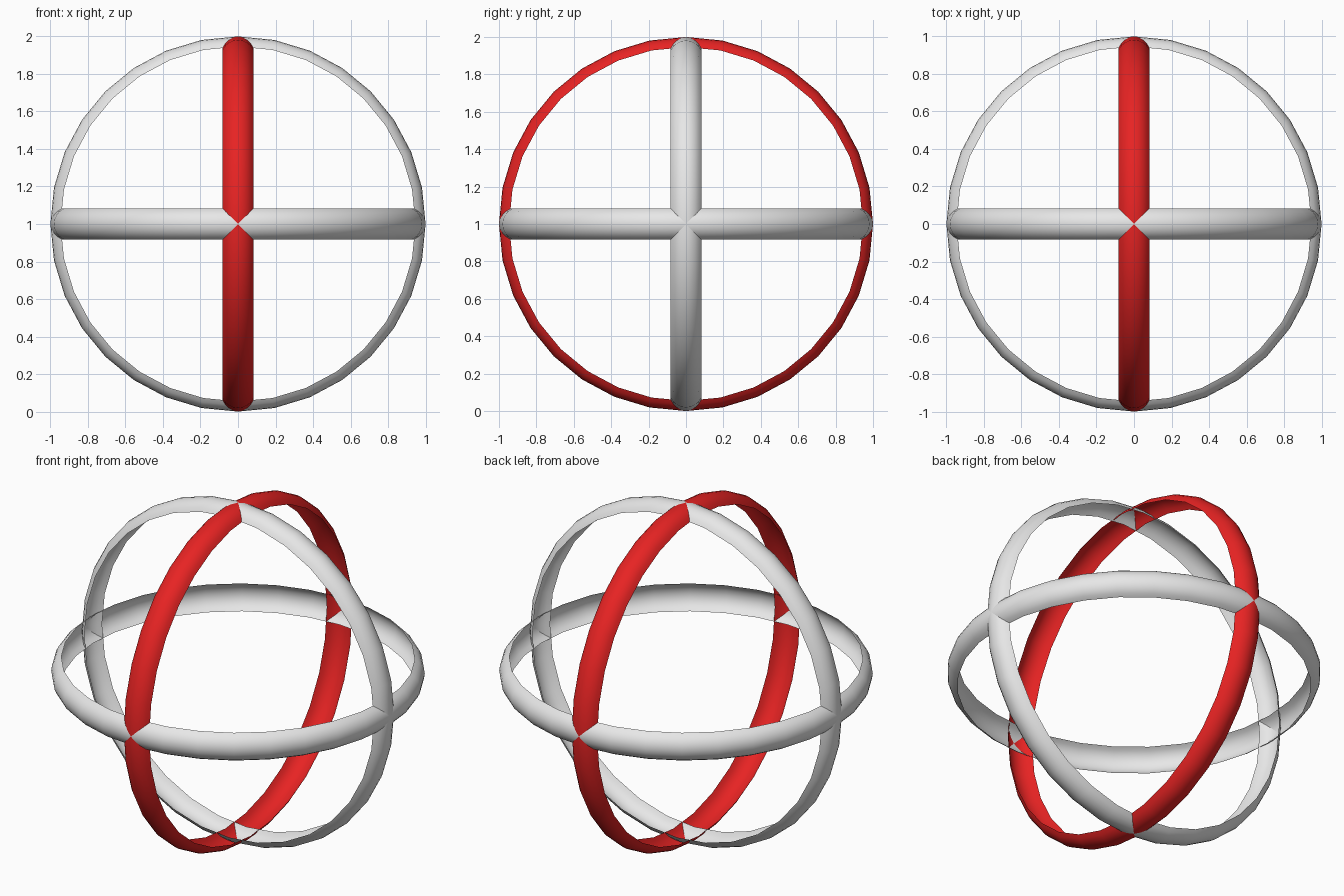
import bpy, bmesh, math

if "Cube" in bpy.data.objects:
    bpy.data.objects.remove(bpy.data.objects["Cube"])

OUTER, EDGE, HALF = 1.0, 0.946, 0.082   # crest radius, rim radius, half width
SEGS, PROFILE = 32, 8


def material(name, rgb):
    m = bpy.data.materials.new(name)
    m.diffuse_color = (*rgb, 1)
    m.use_nodes = True
    m.node_tree.nodes["Principled BSDF"].inputs["Base Color"].default_value = m.diffuse_color
    return m


grey = material("light grey", (0.8, 0.8, 0.8))
red = material("red", (0.95, 0.02, 0.02))

# Cross-section: a bowed strip, open on the inside
sag = OUTER - EDGE
rad = (HALF ** 2 + sag ** 2) / (2 * sag)
span = math.asin(HALF / rad)
profile = []
for i in range(PROFILE + 1):
    a = -span + 2 * span * i / PROFILE
    profile.append((OUTER - rad + rad * math.cos(a), rad * math.sin(a)))


def hoop(name, mat, place):
    """Sweep the strip round a circle; place(u, v, w) maps ring axes to the world."""
    bm = bmesh.new()
    rows = []
    for s in range(SEGS):
        t = 2 * math.pi * s / SEGS
        rows.append([bm.verts.new(place(r * math.cos(t), r * math.sin(t), w)) for r, w in profile])
    for s in range(SEGS):
        a, b = rows[s], rows[(s + 1) % SEGS]
        for i in range(PROFILE):
            f = bm.faces.new((a[i], b[i], b[i + 1], a[i + 1]))
            f.smooth = True
    bm.normal_update()
    # Face the strip outwards
    f = next(iter(bm.faces))
    if f.normal.dot(f.calc_center_median()) < 0:
        bmesh.ops.reverse_faces(bm, faces=bm.faces[:])
    me = bpy.data.meshes.new(name)
    bm.to_mesh(me)
    bm.free()
    me.materials.append(mat)
    ob = bpy.data.objects.new(name, me)
    ob.location.z = 1
    bpy.context.collection.objects.link(ob)


# Three hoops at right angles
hoop("level_hoop", grey, lambda u, v, w: (u, v, w))
hoop("front_hoop", grey, lambda u, v, w: (u, w, v))
hoop("side_hoop", red, lambda u, v, w: (w, u, v))
